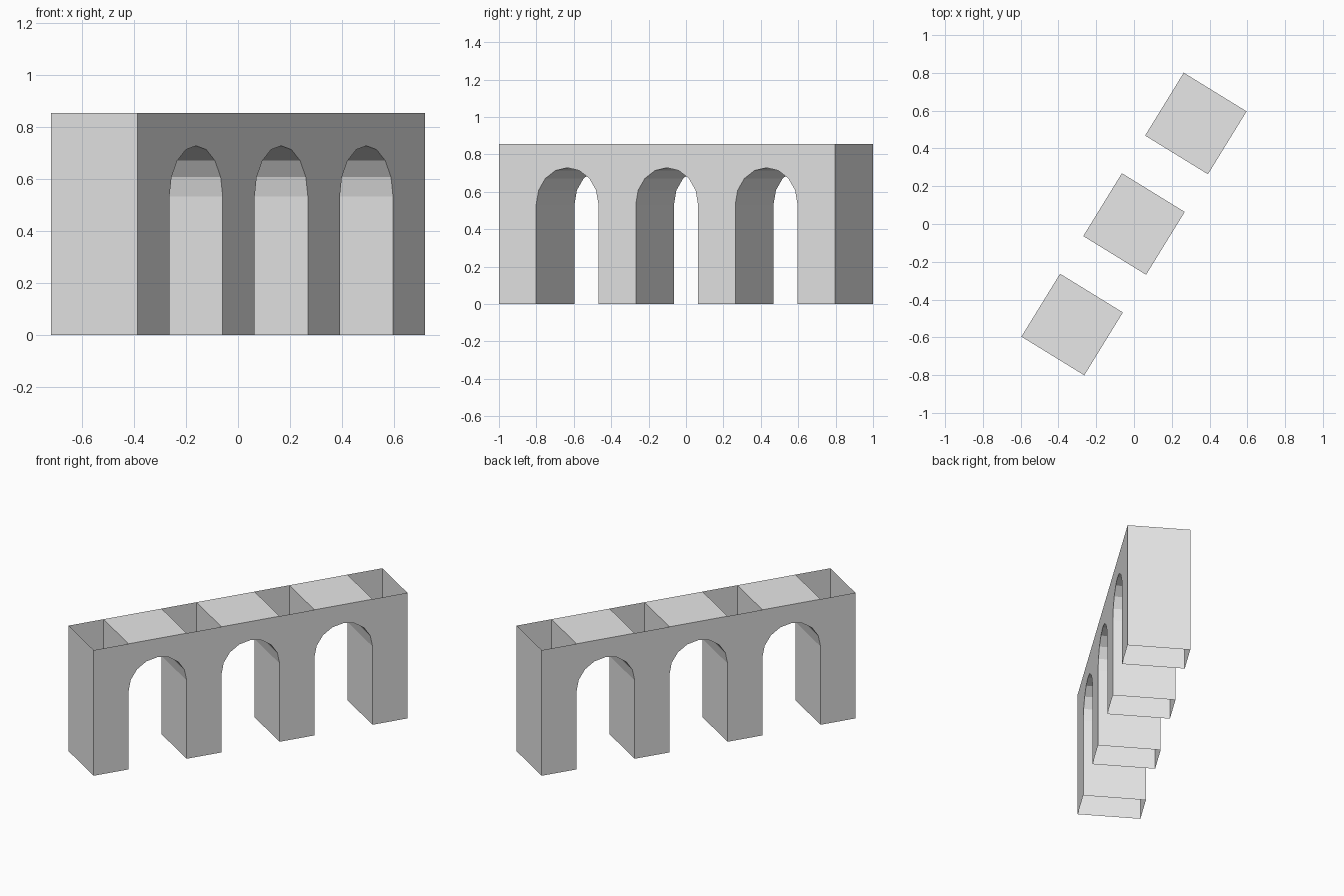
import bpy
import bmesh
import math
from mathutils import Matrix

cube = bpy.data.objects.get("Cube")
if cube:
    bpy.data.objects.remove(cube)

# Proportions: every pier is three units wide, every arch five
UNIT = 0.0781
PIER, SPAN = 3 * UNIT, 5 * UNIT
LENGTH, DEPTH = 4 * PIER + 3 * SPAN, 5 * UNIT
HEIGHT, SPRING = 0.855, 0.533
SEGMENTS = 8
TURN = Matrix.Rotation(math.radians(58.4), 4, 'Z')

stone = bpy.data.materials.new("light_grey_stone")
stone.use_nodes = True
stone.diffuse_color = (0.8, 0.8, 0.8, 1)
stone.node_tree.nodes["Principled BSDF"].inputs["Base Color"].default_value = (0.8, 0.8, 0.8, 1)


def make_object(name, faces):
    """Build a flat-shaded object from lists of corner points."""
    bm = bmesh.new()
    for corners in faces:
        bm.faces.new([bm.verts.new(p) for p in corners])
    bmesh.ops.remove_doubles(bm, verts=bm.verts, dist=0.0001)
    bm.transform(TURN)
    mesh = bpy.data.meshes.new(name)
    bm.to_mesh(mesh)
    bm.free()
    mesh.materials.append(stone)
    obj = bpy.data.objects.new(name, mesh)
    bpy.context.collection.objects.link(obj)
    return obj


def sweep(outline):
    """Quads joining an x-z outline at the front to the same one at the back."""
    y = DEPTH / 2
    return [[(a, -y, b), (a, y, b), (c, y, d), (c, -y, d)]
            for (a, b), (c, d) in zip(outline, outline[1:])]


def arch_outline(left):
    """Opening from the left foot, over the round head, to the right foot."""
    r = SPAN / 2
    head = [(left + r - r * math.cos(math.pi * i / SEGMENTS),
             SPRING + r * math.sin(math.pi * i / SEGMENTS))
            for i in range(SEGMENTS + 1)]
    return [(left, 0)] + head + [(left + SPAN, 0)]


arches = [arch_outline(-LENGTH / 2 + PIER + i * (PIER + SPAN)) for i in range(3)]
end = LENGTH / 2

# Long walls pierced by the three arches
wall = [(-end, 0)] + [p for arch in arches for p in arch] + [(end, 0), (end, HEIGHT), (-end, HEIGHT)]
make_object("front_wall", [[(x, -DEPTH / 2, z) for x, z in wall]])
make_object("back_wall", [[(x, DEPTH / 2, z) for x, z in reversed(wall)]])

# End walls; the piers stay hollow and open at top and bottom
make_object("right_end_wall", sweep([(-end, HEIGHT), (-end, 0)]))
make_object("left_end_wall", sweep([(end, 0), (end, HEIGHT)]))

# Arch passages, each boxed in above by pier partitions and a flat cap
for number, arch in enumerate(arches, 1):
    make_object(f"arch_passage_{number}", sweep(arch[::-1])[::-1])
    x0, x1 = arch[0][0], arch[-1][0]
    box = [(x1, SPRING), (x1, HEIGHT), (x0, HEIGHT), (x0, SPRING)]
    make_object(f"arch_cap_{number}", sweep(box))

# Face passages toward their openings, caps and ends outward
for obj in bpy.context.collection.objects:
    if obj.type != 'MESH' or not obj.name.startswith(("arch_", "right_end", "left_end")):
        continue
    bm = bmesh.new()
    bm.from_mesh(obj.data)
    bm.normal_update()
    center = sum((v.co for v in bm.verts), bm.verts[:][0].co * 0) / len(bm.verts)
    inward = obj.name.startswith("arch_passage")
    origin = center if obj.name.startswith("arch_") else center * 0
    wrong = []
    for f in bm.faces:
        offset = f.calc_center_median() - origin
        if (f.normal.dot(offset) > 0) == inward:
            wrong.append(f)
    bmesh.ops.reverse_faces(bm, faces=wrong)
    bm.to_mesh(obj.data)
    bm.free()
